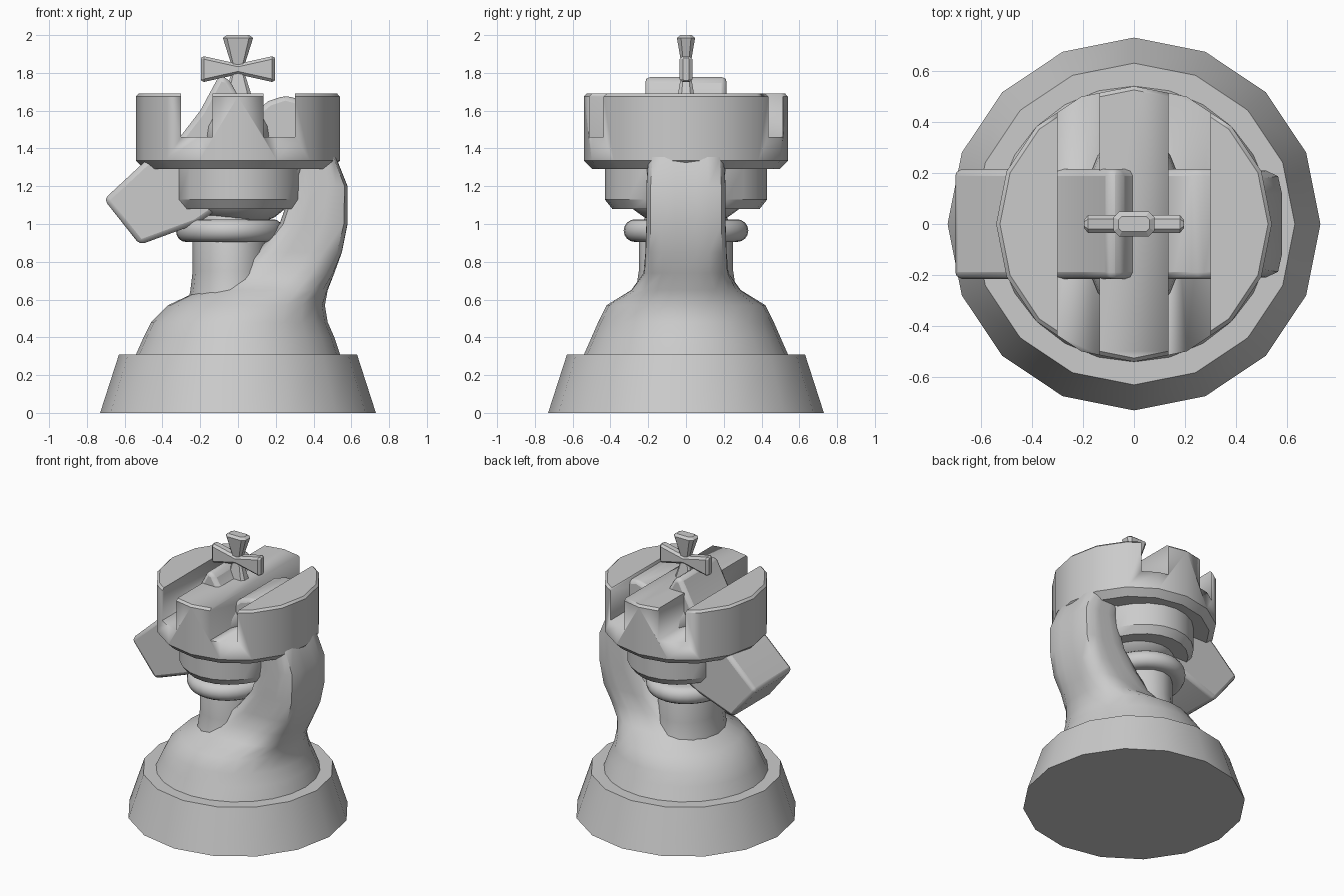
import bpy, bmesh, math
from mathutils import Matrix, Vector

if "Cube" in bpy.data.objects:
    bpy.data.objects.remove(bpy.data.objects["Cube"], do_unlink=True)

STONE = (0.6, 0.6, 0.6, 1)
mat = bpy.data.materials.new("grey stone")
mat.use_nodes = True
mat.diffuse_color = STONE
mat.node_tree.nodes["Principled BSDF"].inputs["Base Color"].default_value = STONE


def finish(name, bm, angle=35, bevel=0):
    bmesh.ops.recalc_face_normals(bm, faces=bm.faces)
    me = bpy.data.meshes.new(name)
    bm.to_mesh(me)
    bm.free()
    ob = bpy.data.objects.new(name, me)
    bpy.context.collection.objects.link(ob)
    me.materials.append(mat)
    if bevel:
        mod = ob.modifiers.new("Bevel", "BEVEL")
        mod.width = bevel
        mod.segments = 2
    bpy.ops.object.select_all(action="DESELECT")
    ob.select_set(True)
    bpy.context.view_layer.objects.active = ob
    bpy.ops.object.shade_smooth_by_angle(angle=math.radians(angle))
    return ob


def loft(name, sections, sides=16, angle=35):
    """Stack rings given as (z, x_min, x_max, half_y, squareness)."""
    bm = bmesh.new()
    rings = []
    for z, x0, x1, hy, power in sections:
        ring = []
        for i in range(sides):
            a = math.tau * i / sides
            c, s = math.cos(a), math.sin(a)
            k = (abs(c) ** power + abs(s) ** power) ** (-1 / power)
            ring.append(bm.verts.new(((x0 + x1) / 2 + c * k * (x1 - x0) / 2, s * k * hy, z)))
        rings.append(ring)
    for a, b in zip(rings, rings[1:]):
        for i in range(sides):
            j = (i + 1) % sides
            bm.faces.new((a[i], a[j], b[j], b[i]))
    bm.faces.new(rings[0])
    bm.faces.new(rings[-1])
    return finish(name, bm, angle)


def lathe(name, profile, sx=1, sy=1, cx=0, sides=16):
    return loft(name, [(z, cx - r * sx, cx + r * sx, r * sy, 2) for r, z in profile], sides)


def extrude(name, outline, half_y, bevel):
    bm = bmesh.new()
    face = bm.faces.new([bm.verts.new((x, -half_y, z)) for x, z in outline])
    out = bmesh.ops.extrude_face_region(bm, geom=[face])["geom"]
    bmesh.ops.translate(bm, vec=(0, 2 * half_y, 0),
                        verts=[v for v in out if isinstance(v, bmesh.types.BMVert)])
    return finish(name, bm, bevel=bevel)


# Base plinth
lathe("base_plinth", [(.73, 0), (.63, .31)])

# Foot that twists up into the curved animal neck
loft("foot_and_neck", [
    (.31, -.54, .54, .54, 2), (.4, -.5, .51, .5, 2), (.48, -.46, .475, .465, 2),
    (.57, -.37, .46, .42, 2), (.65, -.2, .475, .29, 2.6), (.74, -.04, .51, .225, 4),
    (.85, .1, .55, .215, 6), (1, .22, .58, .21, 6), (1.2, .29, .58, .21, 6),
    (1.35, .27, .52, .2, 6), (1.5, .2, .45, .2, 6)], sides=24, angle=50)

# Round column with its collar and the bowl above it
lathe("column", [(.3, .5), (.265, .65), (.25, .75), (.25, .95), (.2, 1.08)], .8, 1, -.04)
collar = [(.965 + .06 * math.sin(t * math.pi / 8), .27 + .06 * math.cos(t * math.pi / 8))
          for t in range(-4, 5)]
lathe("collar", [(r, z) for z, r in collar], .86, 1, -.045, 32)
lathe("bowl", [(.15, 1.01), (.22, 1.035), (.29, 1.085), (.31, 1.12)], .88, 1, 0, 24)

# Oval band below the tower
lathe("oval_band", [(.39, 1.08), (.43, 1.13), (.43, 1.31)], .84, 1, 0, 24)

# Tower crown with two parallel grooves cut across it
tower = lathe("tower_crown", [(.495, 1.29), (.54, 1.335), (.54, 1.675), (.525, 1.69)])
for side in (-1, 1):
    bm = bmesh.new()
    bmesh.ops.create_cube(bm, size=1, matrix=Matrix.Translation((side * .218, 0, 1.71))
                          @ Matrix.Diagonal((.165, 1.6, .5, 1)))
    cutter = finish("groove_cutter", bm)
    cutter.hide_render = True
    cutter.hide_set(True)
    cutter.display_type = "WIRE"
    mod = tower.modifiers.new("Groove", "BOOLEAN")
    mod.operation = "DIFFERENCE"
    mod.solver = "EXACT"
    mod.object = cutter

# Rounded mitre showing in the grooves
bm = bmesh.new()
bmesh.ops.create_uvsphere(bm, u_segments=24, v_segments=12, radius=1,
                          matrix=Matrix.Translation((0, 0, 1.47)) @ Matrix.Diagonal((.2, .38, .19, 1)))
finish("mitre", bm)

# Animal head: crest, brow and drooping muzzle
extrude("animal_head", [
    (-.5, 1.325), (-.3, 1.47), (-.2, 1.6), (-.1, 1.785), (-.05, 1.77), (0, 1.68),
    (.1, 1.6), (.16, 1.65), (.25, 1.68), (.36, 1.65), (.42, 1.5), (.3, 1.2),
    (0, 1.15), (-.22, 1.0), (-.52, .89), (-.71, 1.13)], .215, .045)

# Flared cross finial: four arms tapering towards the middle
bm = bmesh.new()
for turn, length, root_y, tip_y in ((0, .18, .02, .048), (1, .195, .035, .035),
                                    (2, .18, .02, .048), (3, .195, .035, .035)):
    rot = Matrix.Translation((0, 0, 1.82)) @ Matrix.Rotation(turn * math.pi / 2, 4, "Y")
    rings = []
    for z, hx, hy in ((0, .028, root_y), (length - .015, .08 if turn % 2 == 0 else .068, tip_y),
                      (length, .06, tip_y - .018)):
        ch = hy * .45
        pts = [(hx, hy - ch), (hx - ch, hy), (ch - hx, hy), (-hx, hy - ch),
               (-hx, ch - hy), (ch - hx, -hy), (hx - ch, -hy), (hx, ch - hy)]
        rings.append([bm.verts.new(rot @ Vector((x, y, z))) for x, y in pts])
    for a, b in zip(rings, rings[1:]):
        for i in range(8):
            bm.faces.new((a[i], a[i - 1], b[i - 1], b[i]))
    bm.faces.new(rings[0])
    bm.faces.new(rings[-1])
finish("cross_finial", bm, 25)
